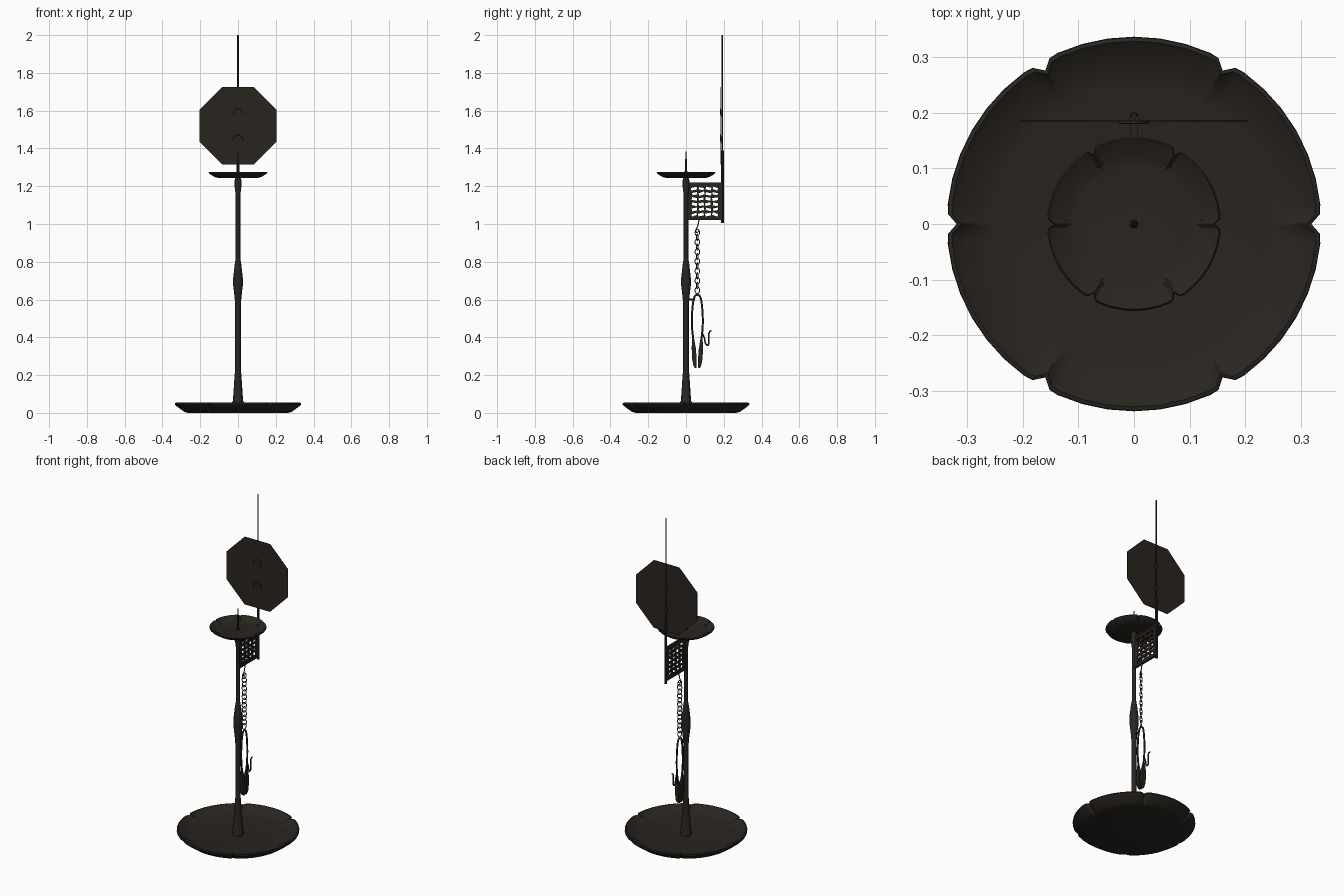
import bpy, bmesh, random
from math import sin, cos, pi, radians
from mathutils import Matrix, Vector

if "Cube" in bpy.data.objects:
    bpy.data.objects.remove(bpy.data.objects["Cube"])

random.seed(4)
iron = bpy.data.materials.new("dark_iron")
iron.diffuse_color = (0.022, 0.018, 0.014, 1)
iron.use_nodes = True
iron.node_tree.nodes["Principled BSDF"].inputs["Base Color"].default_value = iron.diffuse_color


def finish(name, bm, smooth=0):
    bmesh.ops.recalc_face_normals(bm, faces=bm.faces)
    me = bpy.data.meshes.new(name)
    bm.to_mesh(me)
    bm.free()
    ob = bpy.data.objects.new(name, me)
    bpy.context.collection.objects.link(ob)
    me.materials.append(iron)
    if smooth:
        bpy.ops.object.select_all(action='DESELECT')
        ob.select_set(True)
        bpy.context.view_layer.objects.active = ob
        bpy.ops.object.shade_smooth_by_angle(angle=radians(smooth))
    return ob


def loft(bm, rings):
    """Skin a stack of equal-sized point rings and cap both ends."""
    vs = [[bm.verts.new(p) for p in r] for r in rings]
    n = len(vs[0])
    for a, b in zip(vs, vs[1:]):
        for i in range(n):
            bm.faces.new((a[i], a[(i + 1) % n], b[(i + 1) % n], b[i]))
    bm.faces.new(vs[0][::-1])
    bm.faces.new(vs[-1])


def lathe(name, profile, sides=12, y=0, smooth=40):
    bm = bmesh.new()
    loft(bm, [[(r * cos(2 * pi * i / sides), y + r * sin(2 * pi * i / sides), z)
               for i in range(sides)] for r, z in profile])
    return finish(name, bm, smooth)


def dish(name, profile, notch, z0=0):
    """Six-lobed dish; profile rows are radius, height, notch strength."""
    steps = [(0, 1), (1.6, .55), (3, .12), (6, 0), (14, 0), (22, 0), (30, 0),
             (38, 0), (46, 0), (54, 0), (57, .12), (58.4, .55)]
    rings = []
    for r, z, k in profile:
        rings.append([((r - notch * k * d) * cos(radians(60 * s + a)),
                       (r - notch * k * d) * sin(radians(60 * s + a)), z0 + z)
                      for s in range(6) for a, d in steps])
    bm = bmesh.new()
    loft(bm, rings)
    return finish(name, bm, 25)


def tube(name, pts, radius, cyclic=False, sides=2):
    cu = bpy.data.curves.new(name, 'CURVE')
    cu.dimensions = '3D'
    cu.bevel_depth, cu.bevel_resolution, cu.use_fill_caps = radius, sides, True
    sp = cu.splines.new('NURBS')
    sp.points.add(len(pts) - 1)
    for p, c in zip(sp.points, pts):
        p.co = (*c, 1)
    sp.use_endpoint_u, sp.use_cyclic_u = not cyclic, cyclic
    sp.order_u, sp.resolution_u = 3, 4
    ob = bpy.data.objects.new(name, cu)
    bpy.context.collection.objects.link(ob)
    cu.materials.append(iron)
    bpy.ops.object.select_all(action='DESELECT')
    ob.select_set(True)
    bpy.context.view_layer.objects.active = ob
    bpy.ops.object.convert(target='MESH')
    return bpy.context.object


def box(bm, centre, size, turn=0):
    m = (Matrix.Translation(centre) @ Matrix.Rotation(turn, 4, 'X')
         @ Matrix.Diagonal((*size, 1)))
    bmesh.ops.create_cube(bm, size=1, matrix=m)


# Lobed base and drip dish
dish("base_dish", [(.265, 0, .3), (.285, .005, .5), (.328, .036, 1), (.336, .045, 1),
                   (.335, .052, 1), (.328, .054, 1), (.318, .046, 1),
                   (.275, .024, .7), (.25, .02, 0)], .018)
dish("drip_dish", [(.105, 0, .3), (.125, .005, .6), (.152, .022, 1), (.156, .027, 1),
                   (.153, .031, 1), (.146, .027, 1), (.122, .013, .8), (.105, .01, 0)],
     .012, 1.244)

# Stem and candle spike
lathe("stem", [(.031, .015), (.031, .055), (.027, .065), (.02, .17), (.015, .24),
               (.015, .57), (.018, .61), (.026, .68), (.026, .71), (.017, .79),
               (.012, .82), (.012, 1.15), (.018, 1.2), (.018, 1.23), (.014, 1.25)])
lathe("candle_spike", [(.008, 1.25), (.007, 1.27), (.005, 1.33), (.001, 1.39)], 8)

# Pierced fretwork bracket
bm = bmesh.new()
box(bm, (0, .1, 1.12), (.009, .184, .2))
panel = finish("fretwork_bracket", bm)
bm = bmesh.new()
rows, cols = 6, 4
for r in range(rows):
    for c in range(cols):
        y = .044 + c * .037 + random.uniform(-.002, .002)
        z = 1.05 + r * .0275 + random.uniform(-.001, .001)
        tilt = random.choice((-.35, -.2, .2, .35))
        box(bm, (0, y, z), (.05, random.uniform(.026, .031), random.uniform(.012, .016)), tilt)
cutter = finish("fretwork_cutter", bm)
mod = panel.modifiers.new("piercing", 'BOOLEAN')
mod.operation, mod.object, mod.solver = 'DIFFERENCE', cutter, 'EXACT'
bpy.context.view_layer.objects.active = panel
bpy.ops.object.modifier_apply(modifier=mod.name)
bpy.data.objects.remove(cutter)

# Bracket frame
bm = bmesh.new()
for z in (1.026, 1.214):
    box(bm, (0, .1, z), (.014, .184, .012))
finish("bracket_rails", bm)

# Sliding rod and its sleeve
lathe("rod_sleeve", [(.008, 1.005), (.008, 1.385), (.005, 1.392)], 8, .193)
lathe("reflector_rod", [(.004, 1.3), (.004, 2.0)], 8, .191)

# Octagonal reflector
bm = bmesh.new()
bmesh.ops.create_cone(bm, cap_ends=True, segments=8, radius1=.221, radius2=.221, depth=.003,
                      matrix=Matrix.Translation((0, .185, 1.52)) @ Matrix.Rotation(pi / 2, 4, 'X')
                      @ Matrix.Rotation(pi / 8, 4, 'Z'))
finish("reflector_plate", bm)

# Rod clips on the reflector
for i, z in enumerate((1.445, 1.585)):
    tube(f"reflector_clip_{i + 1}",
         [(.026 * cos(a), .182, z + .026 * sin(a))
          for a in [radians(-20 + 22 * k) for k in range(11)]], .0025)
    bm = bmesh.new()
    box(bm, (0, .189, z), (.016, .01, .035))
    finish(f"rod_clamp_{i + 1}", bm)

# Chain hook and links
tube("chain_hook", [(0, .076, 1.03), (0, .069, 1.025), (0, .062, .985), (0, .054, .975),
                    (0, .05, .96), (0, .06, .952), (0, .068, .965)], .0028)
links = 13
for i in range(links):
    z = .955 - i * .0255
    pts = []
    for k in range(10):
        a = 2 * pi * k / 10
        w, h = .0135 * cos(a), .018 * sin(a)
        t = .35 if i % 2 == 0 else 1.25
        pts.append((w * sin(t), .06 + w * cos(t), z + h))
    tube(f"chain_link_{i + 1}", pts, .0024, True, 1)

# Spring tongs: arched bow and two flat blades
tube("tongs_bow", [(0, .045, .35), (0, .033, .42), (0, .03, .5), (0, .036, .58),
                   (0, .044, .618), (0, .06, .628), (0, .076, .618), (0, .084, .58),
                   (0, .09, .5), (0, .087, .42), (0, .075, .35)], .0052)
for side, sgn in (("left", -1), ("right", 1)):
    bm = bmesh.new()
    rows = [(.018, .028, .39, .004), (.008, .03, .345, .009), (.004, .028, .29, .011),
            (.004, .022, .255, .011), (.005, .014, .238, .008)]
    loft(bm, [[(-t, .06 + sgn * a, z), (t, .06 + sgn * a, z),
               (t, .06 + sgn * b, z), (-t, .06 + sgn * b, z)] for a, b, z, t in rows])
    finish(f"tongs_blade_{side}", bm)

# Curled side hook and peg on the stem
tube("tongs_side_hook", [(0, .087, .42), (0, .098, .4), (0, .102, .365), (0, .115, .355),
                         (0, .123, .37), (0, .119, .41), (0, .125, .435), (0, .135, .435)], .004)
tube("stem_peg", [(0, .005, .6), (0, .03, .6), (0, .042, .598), (0, .046, .607)], .005)
